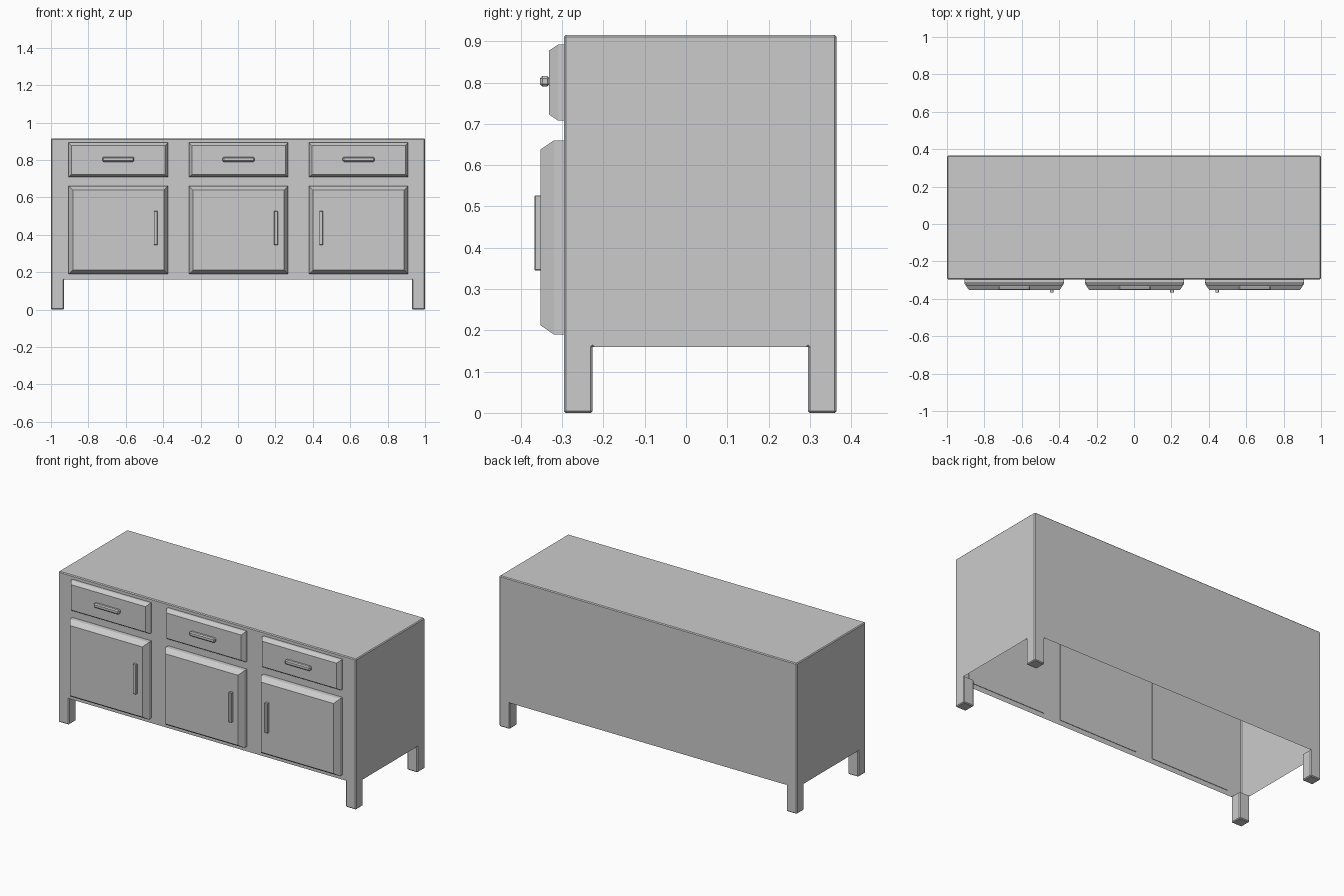
import bpy, bmesh
from mathutils import Vector

if "Cube" in bpy.data.objects:
    bpy.data.objects.remove(bpy.data.objects["Cube"])

FRONT, BACK, LEG, FLOOR, TOP = -0.296, 0.365, 0.07, 0.16, 0.915


def finish(name, bm, bevel=0.0, segments=1):
    bmesh.ops.recalc_face_normals(bm, faces=bm.faces)
    me = bpy.data.meshes.new(name)
    bm.to_mesh(me)
    bm.free()
    ob = bpy.data.objects.new(name, me)
    bpy.context.collection.objects.link(ob)
    if bevel:
        m = ob.modifiers.new("edge_bevel", 'BEVEL')
        m.width, m.segments, m.limit_method = bevel, segments, 'ANGLE'
    return ob


def box_bm(lo, hi):
    bm = bmesh.new()
    bmesh.ops.create_cube(bm, size=1)
    lo, hi = Vector(lo), Vector(hi)
    for v in bm.verts:
        v.co = [(lo[i] + hi[i]) / 2 + v.co[i] * (hi[i] - lo[i]) for i in range(3)]
    return bm


def raised_panel(name, x, width, z0, z1, y_side, y_front, inset):
    # box with straight sides, then a chamfer up to a smaller front face
    bm = box_bm((x - width / 2, y_side, z0), (x + width / 2, FRONT + 0.003, z1))
    front = min(bm.faces, key=lambda f: f.calc_center_median().y)
    bmesh.ops.inset_region(bm, faces=[front], thickness=inset)
    for v in front.verts:
        v.co.y = y_front
    return finish(name, bm)


# Cabinet: thin shell, open underneath, legs extruded from the four corners
bm = box_bm((-1, FRONT, FLOOR), (1, BACK, TOP))
for co, no in (((-1 + LEG, 0, 0), (1, 0, 0)), ((1 - LEG, 0, 0), (1, 0, 0)),
               ((0, FRONT + LEG, 0), (0, 1, 0)), ((0, BACK - LEG, 0), (0, 1, 0))):
    bmesh.ops.bisect_plane(bm, geom=bm.verts[:] + bm.edges[:] + bm.faces[:],
                           plane_co=co, plane_no=no)
bottom = [f for f in bm.faces if f.calc_center_median().z < FLOOR + 1e-4]
corners = []
for f in bottom:
    c = f.calc_center_median()
    if abs(c.x) > 1 - LEG and (c.y < FRONT + LEG or c.y > BACK - LEG):
        corners.append(f)
ext = bmesh.ops.extrude_face_region(bm, geom=corners)["geom"]
for v in ext:
    if isinstance(v, bmesh.types.BMVert):
        v.co.z = 0
hole = [f for f in bm.faces if all(abs(v.co.z - FLOOR) < 1e-4 for v in f.verts)]
bmesh.ops.delete(bm, geom=hole, context='FACES')
finish("cabinet_body", bm, 0.005)

# Three columns: drawer above, door below, each with a handle
for i, (x, side) in enumerate(((-0.64, 1), (0.003, 1), (0.645, -1)), 1):
    raised_panel(f"drawer_{i}", x, 0.53, 0.708, 0.892, -0.31, -0.332, 0.021)
    raised_panel(f"door_{i}", x, 0.53, 0.19, 0.66, -0.32, -0.352, 0.031)
    finish(f"drawer_handle_{i}",
           box_bm((x - 0.085, -0.354, 0.79), (x + 0.085, -0.33, 0.816)), 0.006)
    hx = x + side * 0.2
    finish(f"door_handle_{i}",
           box_bm((hx - 0.01, -0.367, 0.345), (hx + 0.01, -0.35, 0.527)), 0.002)
